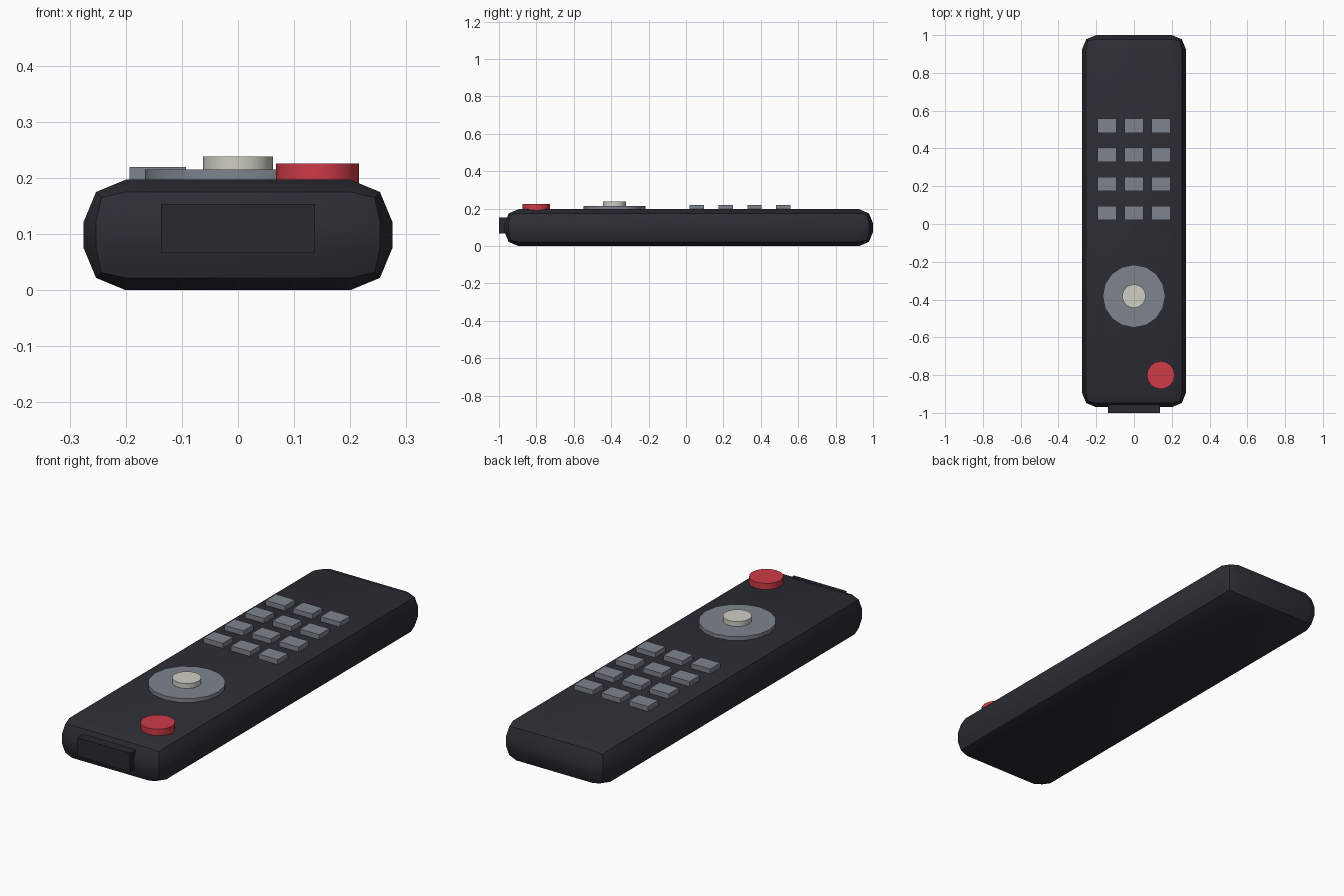
import bpy
from math import radians

cube = bpy.data.objects.get("Cube")
if cube:
    bpy.data.objects.remove(cube, do_unlink=True)


def material(name, rgb):
    m = bpy.data.materials.new(name)
    m.use_nodes = True
    m.diffuse_color = (*rgb, 1)
    m.node_tree.nodes["Principled BSDF"].inputs["Base Color"].default_value = (*rgb, 1)
    return m


charcoal = material("charcoal", (0.026, 0.026, 0.036))
window_black = material("window black", (0.021, 0.021, 0.029))
slate = material("slate grey", (0.21, 0.23, 0.27))
red = material("red", (0.62, 0.043, 0.064))
ivory = material("ivory", (0.62, 0.62, 0.56))


def finish(name, mat):
    ob = bpy.context.object
    ob.name = name
    ob.data.materials.append(mat)
    bpy.ops.object.shade_smooth_by_angle(angle=radians(30))
    return ob


def box(name, mat, low, high, bevel=0):
    centre = [(a + b) / 2 for a, b in zip(low, high)]
    bpy.ops.mesh.primitive_cube_add(size=1, location=centre)
    ob = bpy.context.object
    ob.scale = [b - a for a, b in zip(low, high)]
    bpy.ops.object.transform_apply(location=False, rotation=False, scale=True)
    if bevel:
        mod = ob.modifiers.new("rounded edges", "BEVEL")
        mod.width = bevel
        mod.segments = 2
        bpy.ops.object.modifier_apply(modifier=mod.name)
    return finish(name, mat)


def disc(name, mat, x, y, radius, bottom, top):
    bpy.ops.mesh.primitive_cylinder_add(
        vertices=16, radius=radius, depth=top - bottom,
        location=(x, y, (top + bottom) / 2))
    return finish(name, mat)


# Casing and signal window
TOP = 0.197
box("casing", charcoal, (-0.275, -0.97, 0), (0.275, 1, TOP), bevel=0.075)
box("signal_window", window_black, (-0.137, -1, 0.067), (0.137, -0.95, 0.154))

# Keypad
for row in range(4):
    for col in range(3):
        x, y = (col - 1) * 0.143, 0.058 + row * 0.154
        box(f"key_{row + 1}_{col + 1}", slate,
            (x - 0.05, y - 0.038, TOP - 0.015), (x + 0.05, y + 0.038, 0.22))

# Navigation pad and power button
disc("navigation_ring", slate, 0, -0.382, 0.166, TOP - 0.015, 0.215)
disc("select_button", ivory, 0, -0.382, 0.0625, TOP, 0.238)
disc("power_button", red, 0.142, -0.8, 0.074, TOP - 0.015, 0.226)
